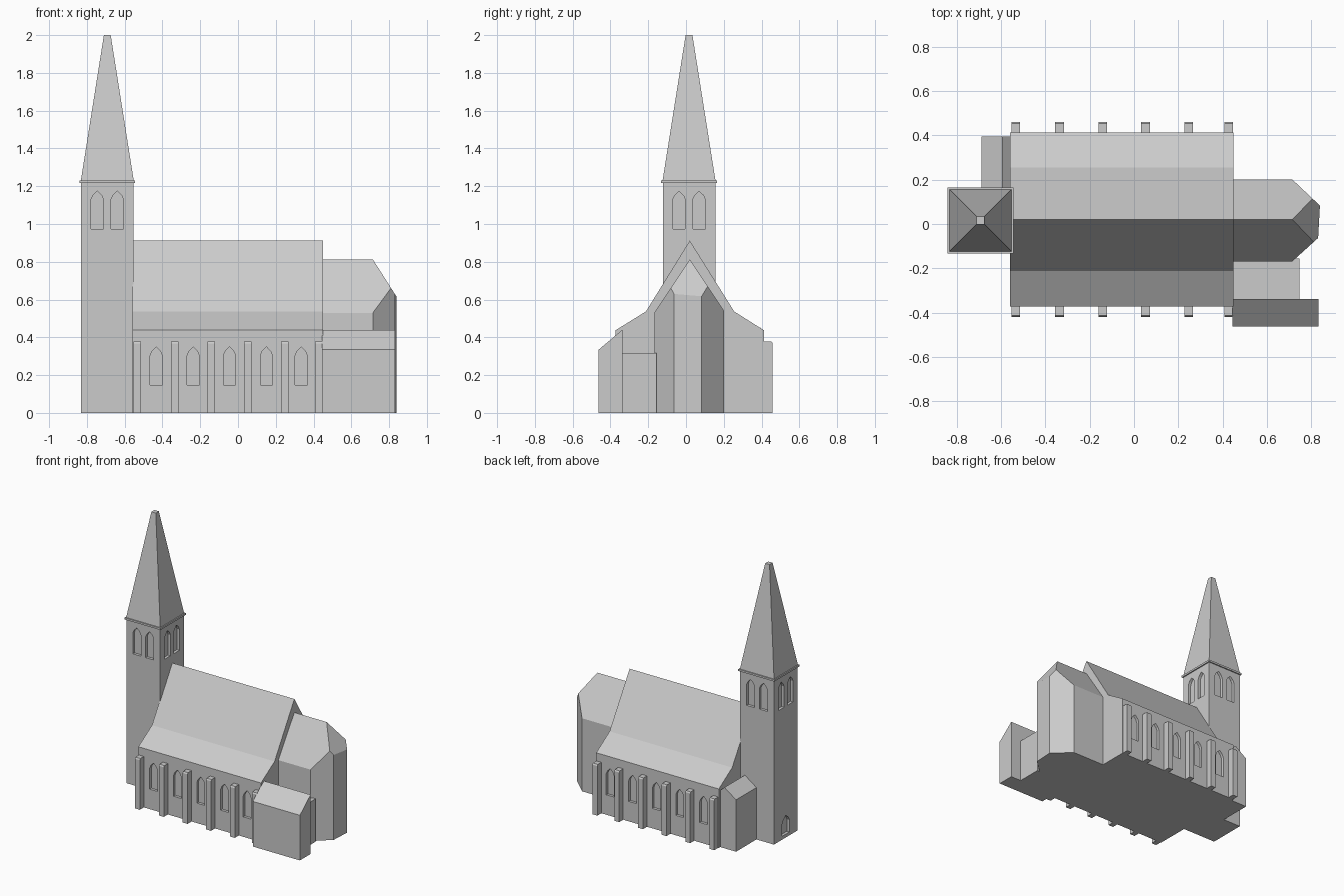
import bpy, bmesh, math
from mathutils import Vector, Matrix

if "Cube" in bpy.data.objects:
    bpy.data.objects.remove(bpy.data.objects["Cube"])

stone = bpy.data.materials.new("grey_stone")
stone.diffuse_color = (0.6, 0.6, 0.6, 1)
stone.use_nodes = True
stone.node_tree.nodes["Principled BSDF"].inputs["Base Color"].default_value = stone.diffuse_color

YC = 0.02            # long axis of the church
TX, TY = -0.692, 0.016   # tower centre


def finish(name, bm):
    bmesh.ops.recalc_face_normals(bm, faces=bm.faces)
    me = bpy.data.meshes.new(name)
    bm.to_mesh(me)
    bm.free()
    me.materials.append(stone)
    ob = bpy.data.objects.new(name, me)
    bpy.context.collection.objects.link(ob)
    return ob


def add_prism(bm, points, direction):
    """Extrude a closed loop of 3D points along a direction."""
    face = bm.faces.new([bm.verts.new(p) for p in points])
    ext = bmesh.ops.extrude_face_region(bm, geom=[face])
    verts = [v for v in ext["geom"] if isinstance(v, bmesh.types.BMVert)]
    bmesh.ops.translate(bm, verts=verts, vec=direction)


def prism(name, points, direction):
    bm = bmesh.new()
    add_prism(bm, points, direction)
    return finish(name, bm)


def box(name, x0, x1, y0, y1, z0, z1):
    return prism(name, [(x0, y0, z0), (x1, y0, z0), (x1, y1, z0), (x0, y1, z0)], (0, 0, z1 - z0))


def along_x(name, x0, x1, yz):
    return prism(name, [(x0, y, z) for y, z in yz], (x1 - x0, 0, 0))


def add_opening(bm, centre, turn, w, spring, apex, depth=0.02):
    """Pointed-arch cutter; unturned it cuts into a wall facing -y."""
    outline = [(-w, 0), (w, 0), (w, spring), (0.7 * w, spring + 0.5 * (apex - spring)), (0, apex),
               (-0.7 * w, spring + 0.5 * (apex - spring)), (-w, spring)]
    rot = Matrix.Rotation(turn, 3, 'Z')
    pts = [Vector(centre) + rot @ Vector((u, -0.05, v)) for u, v in outline]
    add_prism(bm, pts, rot @ Vector((0, 0.05 + depth, 0)))


def carve(ob, bm):
    cutter = finish(ob.name + "_cutter", bm)
    cutter.hide_render = True
    mod = ob.modifiers.new("openings", 'BOOLEAN')
    mod.object, mod.operation, mod.solver = cutter, 'DIFFERENCE', 'EXACT'
    bpy.context.view_layer.objects.active = ob
    bpy.ops.object.modifier_apply(modifier=mod.name)
    bpy.data.objects.remove(cutter)


# nave with steep main roof and shallower aisle roofs
S, N = -0.372, 0.412
nave = along_x("nave", -0.558, 0.449, [
    (S, 0), (N, 0), (N, 0.438), (0.255, 0.537), (YC, 0.912), (-0.212, 0.537), (S, 0.438)])
cut = bmesh.new()
for x in (-0.433, -0.237, -0.045, 0.15, 0.335):
    add_opening(cut, (x, S, 0.148), 0, 0.032, 0.155, 0.202)
    add_opening(cut, (x, N, 0.148), math.pi, 0.032, 0.155, 0.202)
carve(nave, cut)

# buttresses on both sides, with a slightly chamfered outer edge
bm = bmesh.new()
for x in (-0.533, -0.336, -0.141, 0.052, 0.247, 0.427):
    for wall, out in ((S, -1), (N, 1)):
        section = [(-0.02, 0), (0.047, 0), (0.047, 0.368), (0.041, 0.378), (-0.02, 0.378)]
        add_prism(bm, [(x - 0.02, wall + out * d, z) for d, z in section], (0.04, 0, 0))
finish("buttresses", bm)

# tower with paired belfry openings and a west door
tower = box("tower", TX - 0.139, TX + 0.139, TY - 0.139, TY + 0.139, 0, 1.22)
cut = bmesh.new()
for i in range(4):
    turn = i * math.pi / 2
    for side in (-0.053, 0.053):
        offset = Matrix.Rotation(turn, 3, 'Z') @ Vector((side, -0.139, 0.974))
        add_opening(cut, Vector((TX, TY, 0)) + offset, turn, 0.033, 0.155, 0.2)
add_opening(cut, (TX - 0.139, TY, 0.025), -math.pi / 2, 0.042, 0.09, 0.14)
carve(tower, cut)

# cornice and spire
box("cornice", TX - 0.148, TX + 0.148, TY - 0.148, TY + 0.148, 1.216, 1.23)
bm = bmesh.new()
bmesh.ops.create_cone(bm, cap_ends=True, segments=4, radius1=0.14 * math.sqrt(2),
                      radius2=0.018 * math.sqrt(2), depth=0.77,
                      matrix=Matrix.Translation((TX, TY, 1.615)) @ Matrix.Rotation(math.pi / 4, 4, 'Z'))
finish("spire", bm)

# chancel: polygonal end trimmed by two side roof planes and an end slope
bm = bmesh.new()
add_prism(bm, [(0.44, -0.168, 0), (0.714, -0.168, 0), (0.83, -0.063, 0),
               (0.838, 0.083, 0), (0.714, 0.2, 0), (0.44, 0.2, 0)], (0, 0, 1))
for normal in ((0, -1.5, 1), (0, 1.5, 1), (1.57, 0, 1)):
    res = bmesh.ops.bisect_plane(bm, geom=bm.verts[:] + bm.edges[:] + bm.faces[:],
                                 plane_co=(0.714, YC, 0.812), plane_no=normal, clear_outer=True)
    edges = [e for e in res["geom_cut"] if isinstance(e, bmesh.types.BMEdge)]
    bmesh.ops.contextual_create(bm, geom=edges)
finish("chancel", bm)

# sacristy with lean-to roof and its flat connecting block
along_x("sacristy", 0.445, 0.832, [
    (-0.462, 0), (-0.337, 0), (-0.337, 0.44), (-0.462, 0.335)])
box("sacristy_link", 0.445, 0.747, -0.34, -0.155, 0, 0.318)

# gabled stair annex beside the tower
prism("annex", [(-0.687, 0.394, 0), (-0.54, 0.394, 0), (-0.54, 0.394, 0.405),
                (-0.592, 0.394, 0.452), (-0.687, 0.394, 0.385)], (0, -0.26, 0))
